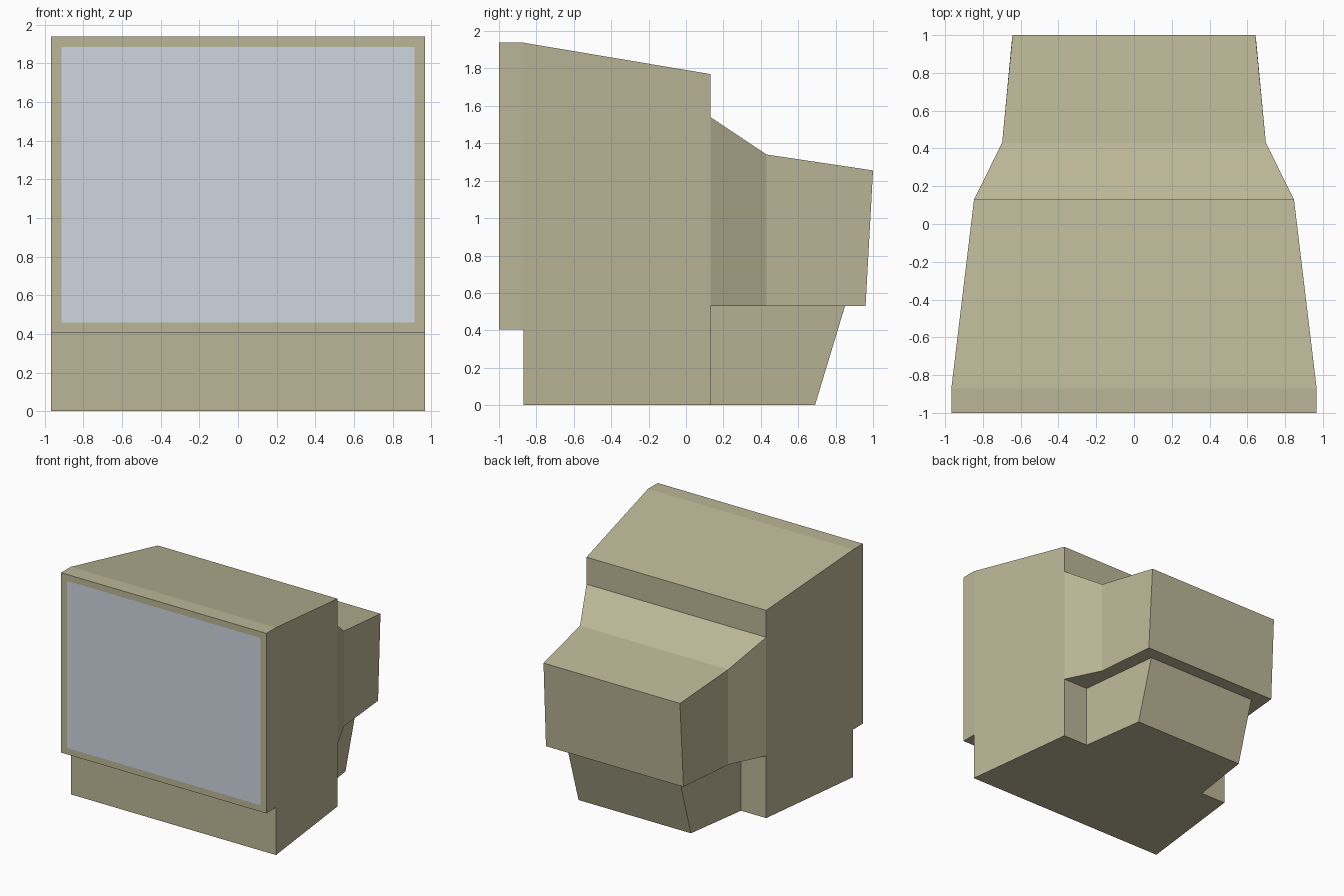
import bpy, bmesh

if "Cube" in bpy.data.objects:
    bpy.data.objects.remove(bpy.data.objects["Cube"])


def material(name, colour):
    m = bpy.data.materials.new(name)
    m.diffuse_color = (*colour, 1)
    m.use_nodes = True
    m.node_tree.nodes["Principled BSDF"].inputs["Base Color"].default_value = m.diffuse_color
    return m


BEIGE = material("beige plastic", (0.50, 0.47, 0.31))
GLASS = material("grey blue glass", (0.61, 0.67, 0.74))


def shell(name, profile, fold=None, drop=None, screen=0):
    """Mirror a side profile of (y, z, half width) points and bridge the two sides."""
    bm = bmesh.new()
    right, left = ([bm.verts.new((s * w, y, z)) for y, z, w in profile] for s in (1, -1))
    n = len(profile)
    for i in range(n):
        j = (i + 1) % n
        bm.faces.new((right[i], left[i], left[j], right[j]))
    for side in (right, left):
        face = bm.faces.new(side)
        if fold:
            bmesh.utils.face_split(face, side[fold[0]], side[fold[1]])
    bmesh.ops.recalc_face_normals(bm, faces=bm.faces)
    # faces hidden against a neighbouring part
    if drop:
        hidden = [f for f in bm.faces if drop(f)]
        bmesh.ops.delete(bm, geom=hidden, context='FACES')
    # glass panel inset in the front face
    if screen:
        front = min(bm.faces, key=lambda f: f.calc_center_median().y)
        bmesh.ops.inset_region(bm, faces=[front], thickness=screen)
        front.material_index = 1
    mesh = bpy.data.meshes.new(name)
    bm.to_mesh(mesh)
    bm.free()
    mesh.materials.append(BEIGE)
    mesh.materials.append(GLASS)
    ob = bpy.data.objects.new(name, mesh)
    bpy.context.collection.objects.link(ob)


def against_cabinet(f):
    return all(abs(v.co.y - 0.13) < 1e-4 for v in f.verts)


# Cabinet with overhanging bezel and screen
shell("cabinet", [(-1, 0.405, 0.967), (-0.87, 0.405, 0.967), (-0.87, 0, 0.967),
                  (0.13, 0, 0.847), (0.13, 1.77, 0.847),
                  (-0.87, 1.938, 0.967), (-1, 1.938, 0.967)],
      fold=(1, 5), screen=0.077)

# Tapered tube housing at the back
shell("tube_housing", [(0.13, 0.53, 0.847), (0.43, 0.53, 0.698), (0.96, 0.53, 0.648),
                       (1, 1.255, 0.643), (0.43, 1.34, 0.698), (0.13, 1.54, 0.847)],
      fold=(1, 4), drop=against_cabinet)

# Lower rear base under the housing
shell("rear_base", [(0.13, 0, 0.61), (0.69, 0, 0.53), (0.85, 0.53, 0.53), (0.13, 0.53, 0.61)],
      drop=lambda f: against_cabinet(f) or all(v.co.z > 0.52 for v in f.verts))
